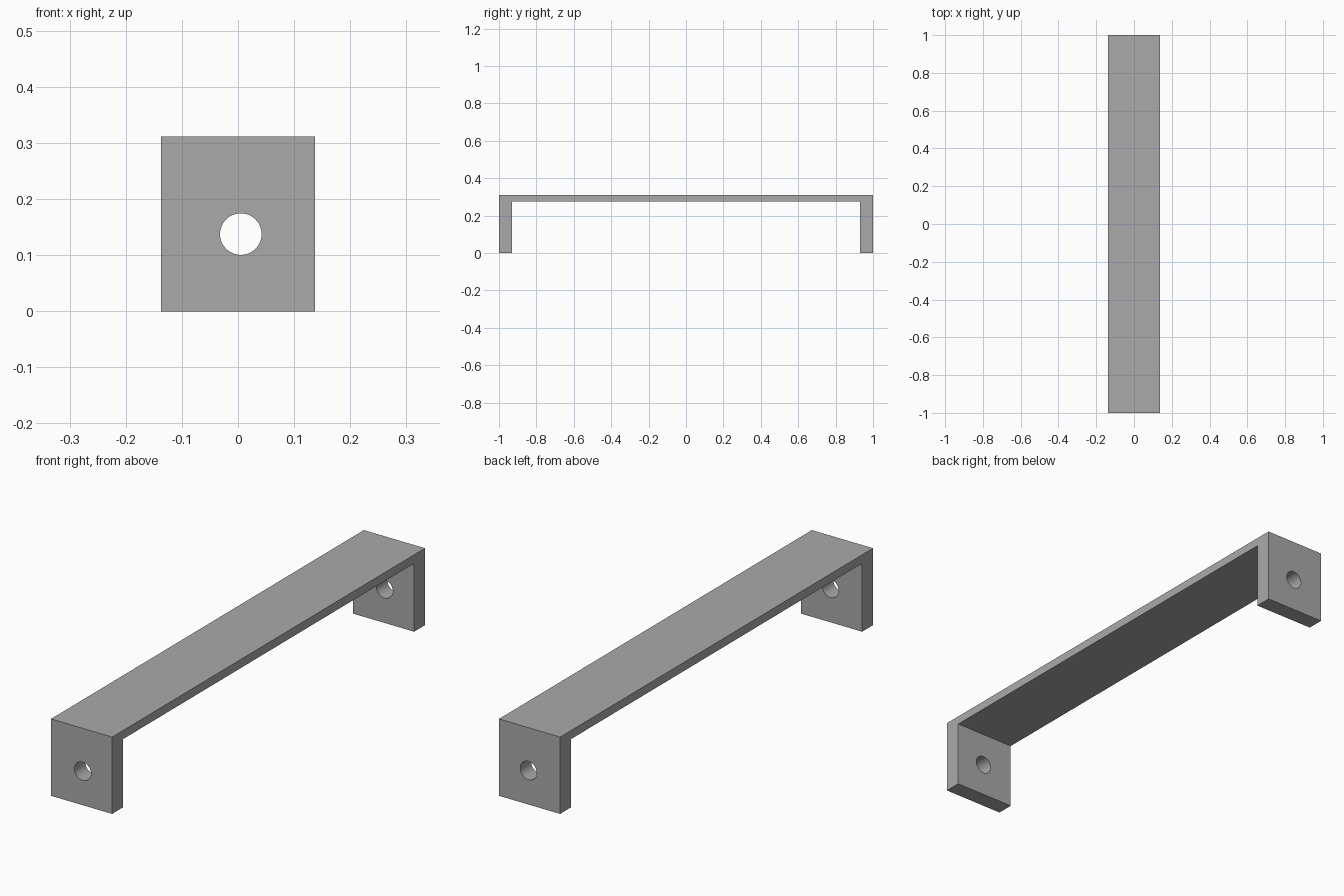
import bpy
import bmesh
from math import radians
from mathutils import Matrix

cube = bpy.data.objects.get("Cube")
if cube:
    bpy.data.objects.remove(cube, do_unlink=True)

HALF_WIDTH, HALF_LENGTH, HEIGHT = 0.137, 1.0, 0.311
LEG, PLATE = 0.07, 0.035
HOLE_X, HOLE_Z, HOLE_RADIUS = 0.005, 0.1375, 0.037

grey = bpy.data.materials.new("satin grey")
grey.use_nodes = True
colour = (0.4, 0.4, 0.4, 1)
grey.diffuse_color = colour
grey.node_tree.nodes["Principled BSDF"].inputs["Base Color"].default_value = colour


def make_object(name, bm):
    bmesh.ops.recalc_face_normals(bm, faces=bm.faces)
    mesh = bpy.data.meshes.new(name)
    bm.to_mesh(mesh)
    bm.free()
    mesh.materials.append(grey)
    obj = bpy.data.objects.new(name, mesh)
    bpy.context.collection.objects.link(obj)
    return obj


# Handle bracket: U-shaped side profile extruded across the width
inner, under = HALF_LENGTH - LEG, HEIGHT - PLATE
half_profile = [(HALF_LENGTH, HEIGHT), (HALF_LENGTH, 0), (inner, 0), (inner, under)]
profile = half_profile + [(-y, z) for y, z in reversed(half_profile)]
bm = bmesh.new()
side = bm.faces.new([bm.verts.new((-HALF_WIDTH, y, z)) for y, z in profile])
extruded = bmesh.ops.extrude_face_region(bm, geom=[side])["geom"]
bmesh.ops.translate(bm, vec=(2 * HALF_WIDTH, 0, 0),
                    verts=[v for v in extruded if isinstance(v, bmesh.types.BMVert)])
bracket = make_object("handle_bracket", bm)

# Screw holes: one long cutter bores through both legs
bm = bmesh.new()
bmesh.ops.create_cone(bm, cap_ends=True, segments=48, radius1=HOLE_RADIUS,
                      radius2=HOLE_RADIUS, depth=3,
                      matrix=Matrix.Translation((HOLE_X, 0, HOLE_Z))
                      @ Matrix.Rotation(radians(90), 4, "X"))
cutter = make_object("hole_cutter", bm)
cutter.hide_render = True

bore = bracket.modifiers.new("screw holes", "BOOLEAN")
bore.operation = "DIFFERENCE"
bore.solver = "EXACT"
bore.object = cutter
bpy.context.view_layer.objects.active = bracket
bracket.select_set(True)
bpy.ops.object.modifier_apply(modifier=bore.name)
bpy.data.objects.remove(cutter, do_unlink=True)

# Smooth bores with crisp edges
bpy.ops.object.shade_smooth_by_angle(angle=radians(30))
